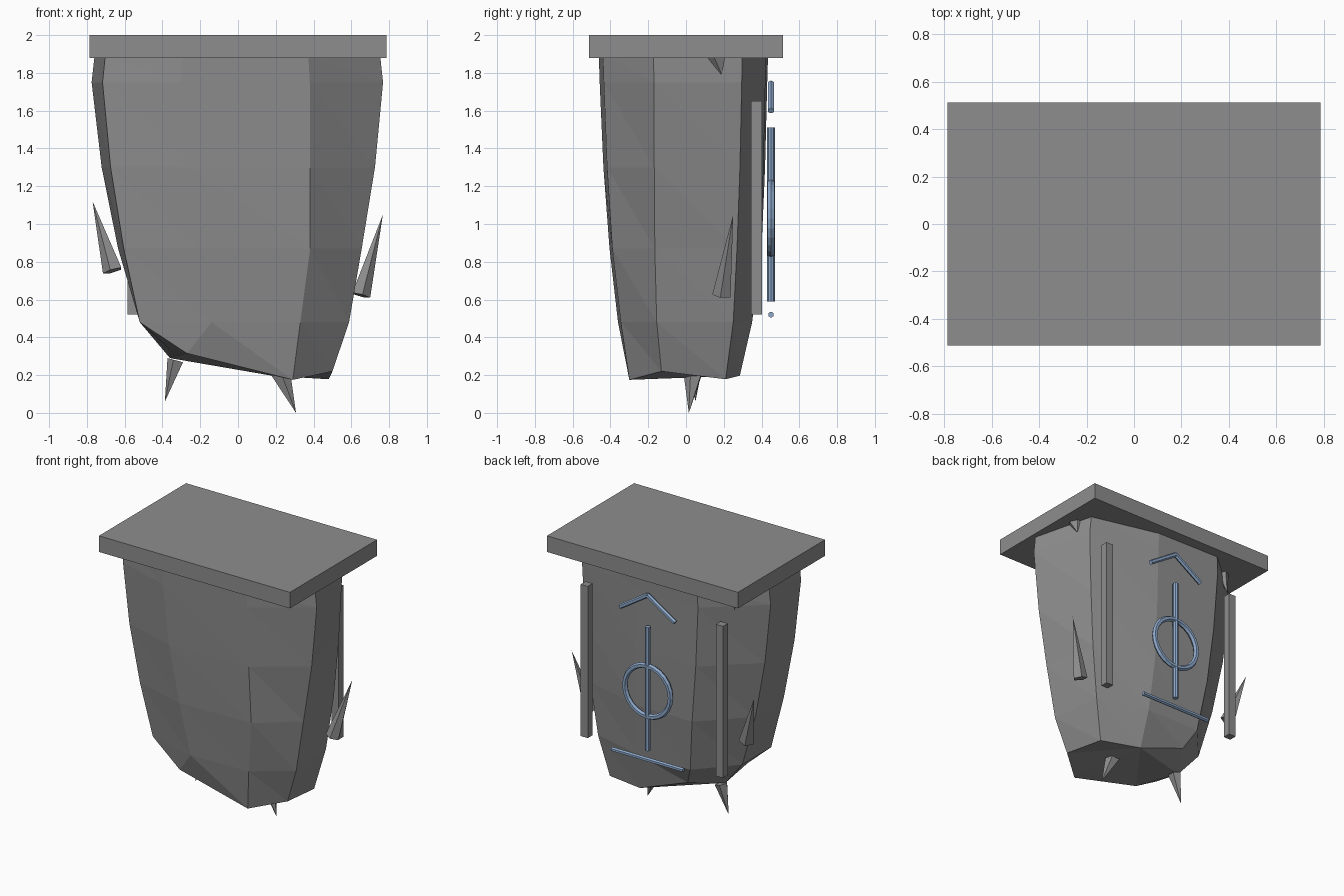
import bpy, bmesh, math
from mathutils import Vector

if "Cube" in bpy.data.objects:
    bpy.data.objects.remove(bpy.data.objects["Cube"])


def material(name, rgb):
    m = bpy.data.materials.new(name)
    m.diffuse_color = (*rgb, 1)
    m.use_nodes = True
    m.node_tree.nodes["Principled BSDF"].inputs["Base Color"].default_value = m.diffuse_color
    return m


stone = material("grey stone", (0.27, 0.27, 0.27))
glow = material("pale blue rune", (0.27, 0.40, 0.60))


def finish(name, bm, mat):
    bmesh.ops.recalc_face_normals(bm, faces=bm.faces)
    me = bpy.data.meshes.new(name)
    bm.to_mesh(me)
    bm.free()
    me.materials.append(mat)
    ob = bpy.data.objects.new(name, me)
    bpy.context.collection.objects.link(ob)
    return ob


def box(name, lo, hi, mat):
    bm = bmesh.new()
    bmesh.ops.create_cube(bm, size=1)
    lo, hi = Vector(lo), Vector(hi)
    for v in bm.verts:
        v.co = (lo + hi) / 2 + v.co * (hi - lo)
    return finish(name, bm, mat)


def cone(name, a, b, r1, r2, sides, mat):
    """Tapered rod running from point a to point b."""
    a, b = Vector(a), Vector(b)
    bm = bmesh.new()
    bmesh.ops.create_cone(bm, cap_ends=True, segments=sides, radius1=r1, radius2=r2,
                          depth=(b - a).length)
    q = (b - a).to_track_quat('Z', 'Y')
    for v in bm.verts:
        v.co = (a + b) / 2 + q @ v.co
    return finish(name, bm, mat)


# rough eight-sided rock body: lofted rings, lopsided broken bottom
upper = [(.38, -.435), (.768, -.17), (.65, .295), (.13, .42),
         (-.40, .43), (-.775, .11), (-.717, -.33), (-.30, -.457)]
middle = [(.382, -.39), (.655, -.165), (.60, .27), (.14, .395),
          (-.33, .40), (-.635, .09), (-.605, -.29), (-.20, -.405)]
lower = [(.33, -.345), (.588, -.155), (.55, .25), (.16, .35),
         (-.28, .35), (-.52, .08), (-.52, -.26), (-.14, -.36)]
bottom = [(.29, -.30, .175), (.50, -.13, .22), (.48, .21, .178), (.18, .285, .197),
          (-.21, .28, .34), (-.36, .05, .29), (-.37, -.20, .345), (-.27, -.30, .315)]
shoulder = [Vector(p).lerp(Vector(q), .38) for p, q in zip(upper, middle)]
rings = [[(x * .98, y * 1.01, 1.89) for x, y in upper]]
for ring, z in ((upper, 1.75), (shoulder, 1.3), (middle, .87), (lower, .48)):
    rings.append([(x, y, z) for x, y in ring])
rings.append(bottom)
bm = bmesh.new()
loops = [[bm.verts.new(p) for p in ring] for ring in rings]
for a, b in zip(loops, loops[1:]):
    for i in range(8):
        j = (i + 1) % 8
        bm.faces.new((a[i], a[j], b[j]))
        bm.faces.new((a[i], b[j], b[i]))
bm.faces.new(loops[0])
under = bm.faces.new(loops[-1])
bmesh.ops.triangulate(bm, faces=[under])
finish("rock_body", bm, stone)

# flat top slab
box("top_slab", (-.787, -.513, 1.88), (.787, .513, 2), stone)

# upright posts at the back corners
for side, s in (("left", -1), ("right", 1)):
    box("back_post_" + side, (s * .557 - .029, .345, .52), (s * .557 + .029, .402, 1.65), stone)

# stone spikes: base, tip, base radius
spikes = [((.225, .04, .215), (.307, .015, 0), .055),
          ((-.328, .05, .278), (-.387, .05, .06), .047),
          ((.65, .19, .622), (.767, .25, 1.05), .052),
          ((-.662, .23, .752), (-.77, .298, 1.12), .055),
          ((.65, .15, 1.92), (.675, .19, 1.79), .085),
          ((-.57, .27, 1.93), (-.605, .29, 1.73), .055)]
for i, (base, tip, r) in enumerate(spikes):
    cone(f"spike_{i + 1}", base, tip, r, 0, 5, stone)

# raised blue rune on the back: stem, base bar, chevron, ring
Y = .45
cone("rune_stem", (0, Y, .59), (0, Y, 1.51), .02, .02, 8, glow)
cone("rune_base_bar", (-.295, Y, .52), (.295, Y, .52), .016, .016, 6, glow)
for side, s in (("left", -1), ("right", 1)):
    cone("rune_chevron_" + side, (s * .225, Y, 1.6), (0, Y, 1.745), .017, .017, 6, glow)
bpy.ops.mesh.primitive_torus_add(major_radius=.188, minor_radius=.02, major_segments=24,
                                 minor_segments=6, location=(0, Y, 1.03),
                                 rotation=(math.pi / 2, 0, 0))
ring = bpy.context.object
ring.name = "rune_ring"
ring.data.materials.append(glow)
